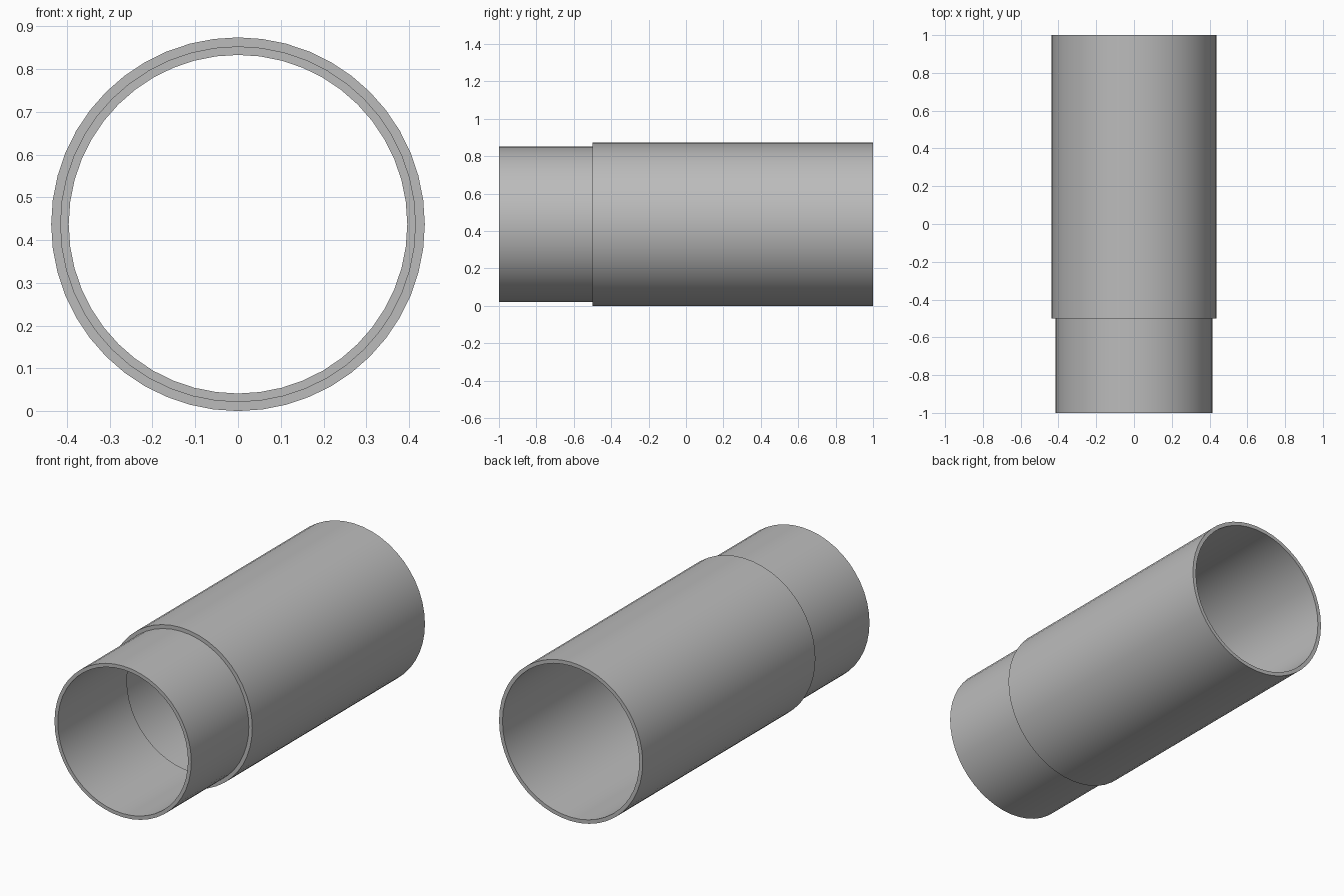
import bpy
import bmesh
import math

cube = bpy.data.objects.get("Cube")
if cube:
    bpy.data.objects.remove(cube, do_unlink=True)

SIDES = 48
OUTER, MIDDLE, INNER = 0.437, 0.416, 0.396

grey = bpy.data.materials.new("plain grey")
grey.use_nodes = True
colour = (0.5, 0.5, 0.5, 1)
grey.diffuse_color = colour
grey.node_tree.nodes["Principled BSDF"].inputs["Base Color"].default_value = colour


def tube(name, radius, bore, front, back):
    """Open-ended pipe along y, made by joining four rings in a loop."""
    bm = bmesh.new()
    rings = []
    for r, y in ((radius, front), (radius, back), (bore, back), (bore, front)):
        angles = [math.tau * i / SIDES for i in range(SIDES)]
        rings.append([bm.verts.new((r * math.cos(a), y, OUTER + r * math.sin(a)))
                      for a in angles])
    for k, ring in enumerate(rings):
        following = rings[(k + 1) % len(rings)]
        for i in range(SIDES):
            j = (i + 1) % SIDES
            bm.faces.new((ring[i], ring[j], following[j], following[i]))
    bmesh.ops.recalc_face_normals(bm, faces=bm.faces)
    mesh = bpy.data.meshes.new(name)
    bm.to_mesh(mesh)
    bm.free()
    mesh.materials.append(grey)
    obj = bpy.data.objects.new(name, mesh)
    bpy.context.collection.objects.link(obj)
    bpy.ops.object.select_all(action='DESELECT')
    obj.select_set(True)
    bpy.context.view_layer.objects.active = obj
    bpy.ops.object.shade_smooth_by_angle(angle=math.radians(30))
    return obj


# Wide sleeve, and the narrow pipe seated in its front end
tube("outer_sleeve", OUTER, MIDDLE, -0.5, 1.0)
tube("inner_pipe", MIDDLE, INNER, -1.0, -0.4)
